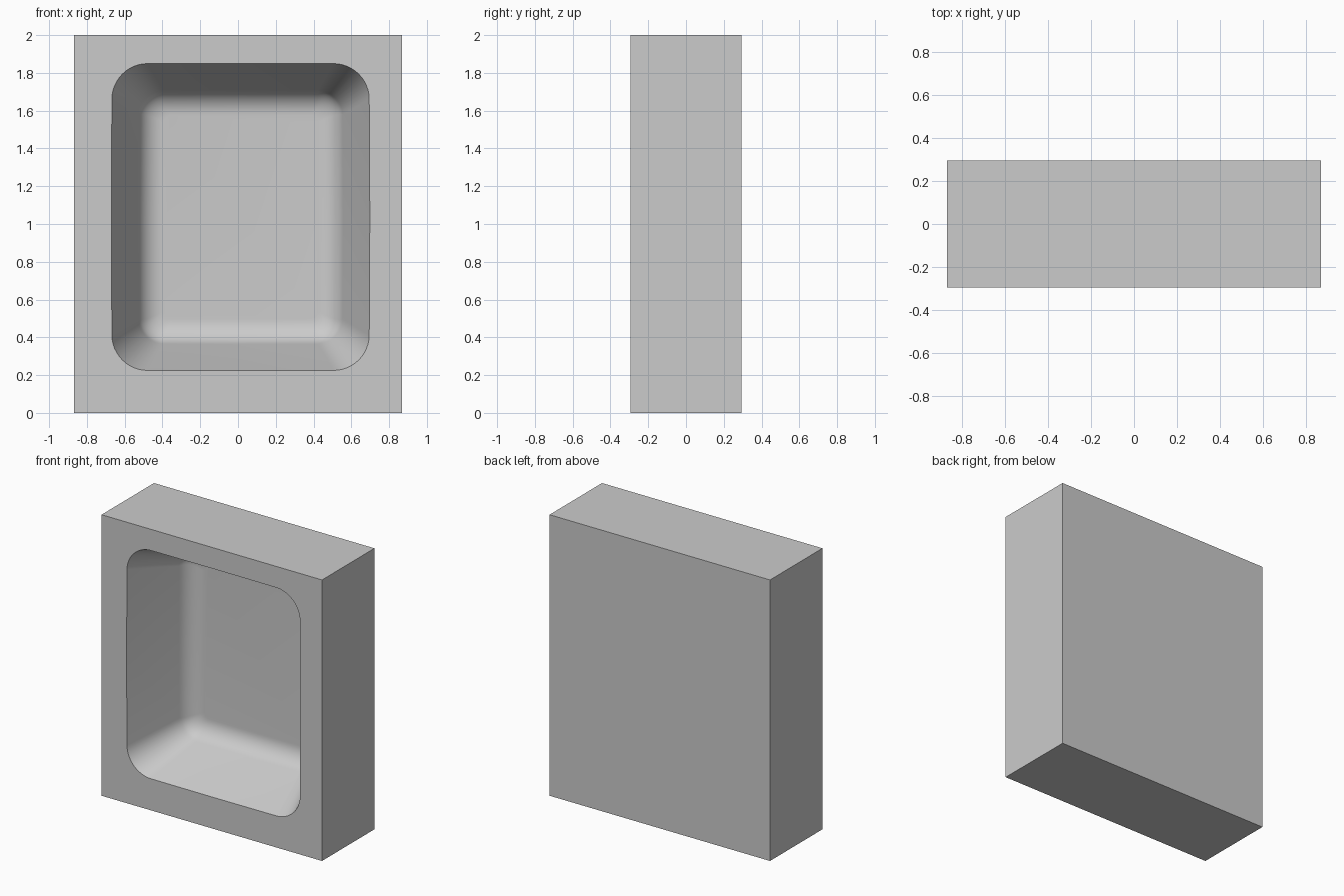
import bpy, bmesh, math

if "Cube" in bpy.data.objects:
    bpy.data.objects.remove(bpy.data.objects["Cube"])

W, D, H = 1.736, 0.59, 2.0           # block size
CX, CZ = 0.0135, 1.037               # recess centre
HX, HZ = 0.679, 0.811                # recess half sizes at the mouth
DEPTH, INSET, FILLET = 0.48, 0.14, 0.14


def ring(bm, inset, depth, r):
    """Rounded rectangle with slightly bowed sides, at a depth behind the front."""
    hx, hz = HX - inset, HZ - inset
    verts = []
    for k, (sx, sz) in enumerate([(1, 1), (-1, 1), (-1, -1), (1, -1)]):
        pts = []
        for i in range(13):
            a = math.pi / 2 * (k + i / 12)
            pts.append((sx * (hx - r) + r * math.cos(a), sz * (hz - r) + r * math.sin(a)))
        # midpoint of the side that follows this corner
        pts.append([(0, hz), (-hx, 0), (0, -hz), (hx, 0)][k])
        for x, z in pts:
            bx = x * (1 + 0.008 * (1 - (z / hz) ** 2))
            bz = z * (1 + 0.003 * (1 - (x / hx) ** 2))
            verts.append(bm.verts.new((CX + bx, -D / 2 + depth, CZ + bz)))
    return verts


def make(name, bm):
    bmesh.ops.recalc_face_normals(bm, faces=bm.faces)
    me = bpy.data.meshes.new(name)
    bm.to_mesh(me)
    bm.free()
    ob = bpy.data.objects.new(name, me)
    bpy.context.collection.objects.link(ob)
    return ob


# Solid block
bm = bmesh.new()
bmesh.ops.create_cube(bm, size=1)
for v in bm.verts:
    v.co = (v.co.x * W, v.co.y * D, (v.co.z + 0.5) * H)
block = make("recessed_block", bm)

# Recess cutter: drafted wall, then a fillet rolling into the flat floor
draft = math.radians(19)
wall_depth = DEPTH - FILLET * (1 - math.sin(draft))
profile = [(0, -0.05, 0.185), (0, 0, 0.185)]
for i in range(11):
    a = draft + (math.pi / 2 - draft) * i / 10
    inset = INSET + FILLET * (math.cos(draft) - math.cos(a))
    depth = wall_depth + FILLET * (math.sin(a) - math.sin(draft))
    profile.append((inset, depth, 0.13 - 0.09 * i / 10))
bm = bmesh.new()
rings = [ring(bm, *p) for p in profile]
for a, b in zip(rings, rings[1:]):
    n = len(a)
    for i in range(n):
        j = (i + 1) % n
        bm.faces.new((a[i], a[j], b[j], b[i]))
bm.faces.new(rings[0])
bm.faces.new(rings[-1])
cutter = make("recess_cutter", bm)
cutter.hide_render = True

# Cut the recess and discard the helper
mod = block.modifiers.new("recess", 'BOOLEAN')
mod.operation = 'DIFFERENCE'
mod.solver = 'EXACT'
mod.object = cutter
bpy.context.view_layer.objects.active = block
block.select_set(True)
bpy.ops.object.modifier_apply(modifier=mod.name)
bpy.data.objects.remove(cutter)
bpy.ops.object.shade_smooth_by_angle(angle=math.radians(30))
